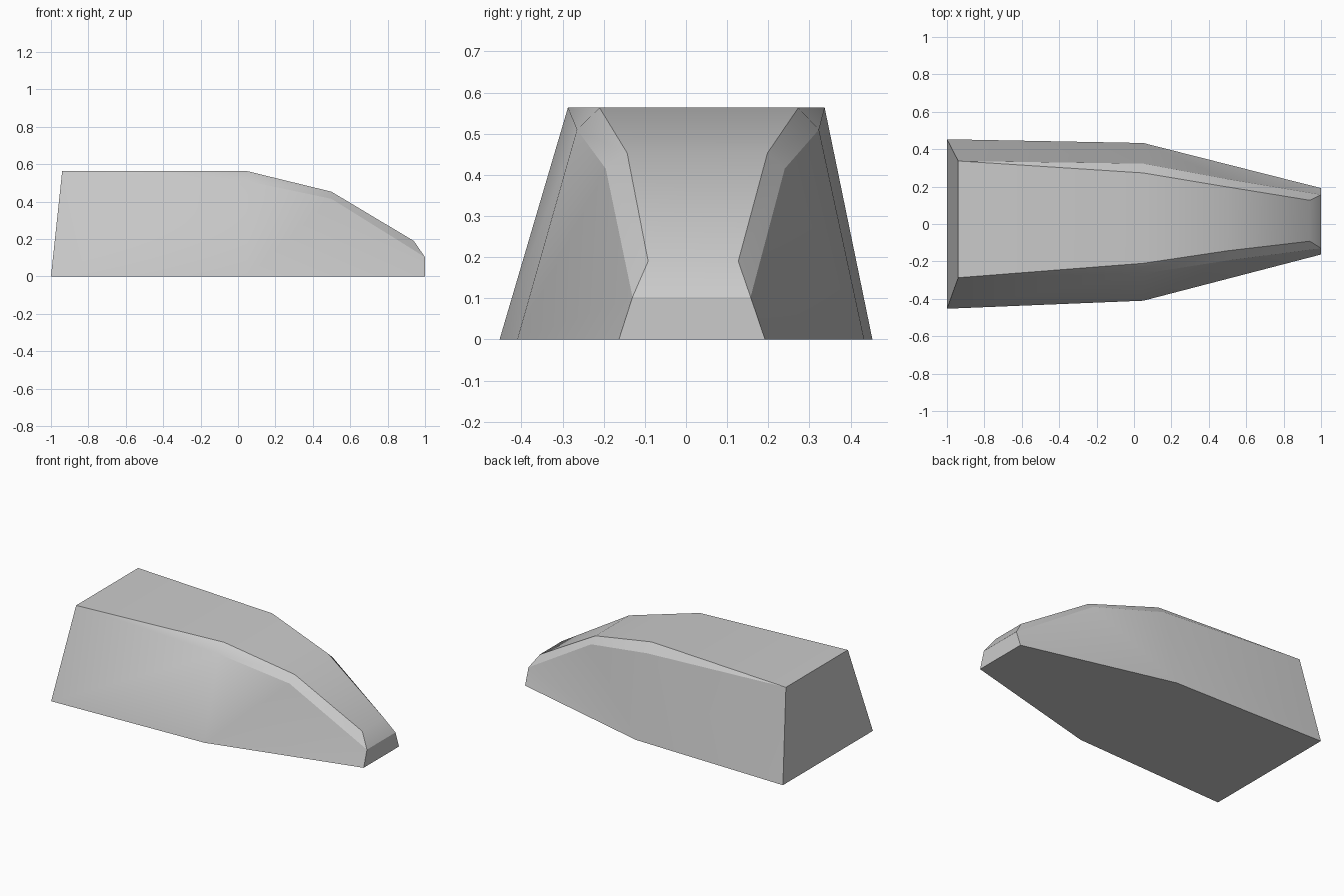
import bpy, bmesh, math

cube = bpy.data.objects.get("Cube")
if cube:
    bpy.data.objects.remove(cube)

# One plain grey for the whole body
grey = bpy.data.materials.new("plain_grey")
colour = (0.6, 0.6, 0.6, 1)
grey.diffuse_color = colour
grey.use_nodes = True
grey.node_tree.nodes["Principled BSDF"].inputs["Base Color"].default_value = colour

# Edge lines from tail to nose: x, z, y on the front side, y on the back side
base = [(-1, 0, -0.453, 0.453), (0.05, 0, -0.41, 0.433), (1, 0, -0.163, 0.192)]
shoulder = [(0.05, 0.51, -0.265, 0.323), (0.5, 0.415, -0.195, 0.24),
            (1, 0.103, -0.13, 0.157)]
roof = [(-0.94, 0.563, -0.287, 0.337), (0.05, 0.563, -0.21, 0.273),
        (0.5, 0.453, -0.143, 0.198), (0.94, 0.19, -0.092, 0.127)]

bm = bmesh.new()


def line(points, side):
    return [bm.verts.new((p[0], p[2 + side], p[1])) for p in points]


b, s, r = ([line(pts, side) for side in (0, 1)] for pts in (base, shoulder, roof))

# Side walls, and the bevel strips between shoulder and roof
for side in (0, 1):
    bl, sl, rl = b[side], s[side], r[side]
    walls = [(bl[0], bl[1], sl[0]), (bl[0], sl[0], rl[0]),
             (bl[1], sl[1], sl[0]), (bl[1], sl[2], sl[1]), (bl[1], bl[2], sl[2]),
             (rl[0], sl[0], rl[1]), (sl[0], sl[1], rl[2], rl[1]),
             (sl[1], sl[2], rl[3], rl[2])]
    for face in walls:
        bm.faces.new(face)

# Roof panels, tail, nose and underside joining the two sides
for i in range(3):
    bm.faces.new((r[0][i], r[0][i + 1], r[1][i + 1], r[1][i]))
bm.faces.new((b[0][0], r[0][0], r[1][0], b[1][0]))
bm.faces.new((r[0][3], s[0][2], s[1][2], r[1][3]))
bm.faces.new((s[0][2], b[0][2], b[1][2], s[1][2]))
bm.faces.new(b[0] + b[1][::-1])
bmesh.ops.recalc_face_normals(bm, faces=bm.faces)

mesh = bpy.data.meshes.new("tapered_body")
bm.to_mesh(mesh)
bm.free()
body = bpy.data.objects.new("tapered_body", mesh)
bpy.context.collection.objects.link(body)
mesh.materials.append(grey)

# Soft shading across the shallow folds only
bpy.ops.object.select_all(action="DESELECT")
body.select_set(True)
bpy.context.view_layer.objects.active = body
bpy.ops.object.shade_smooth_by_angle(angle=math.radians(30))
